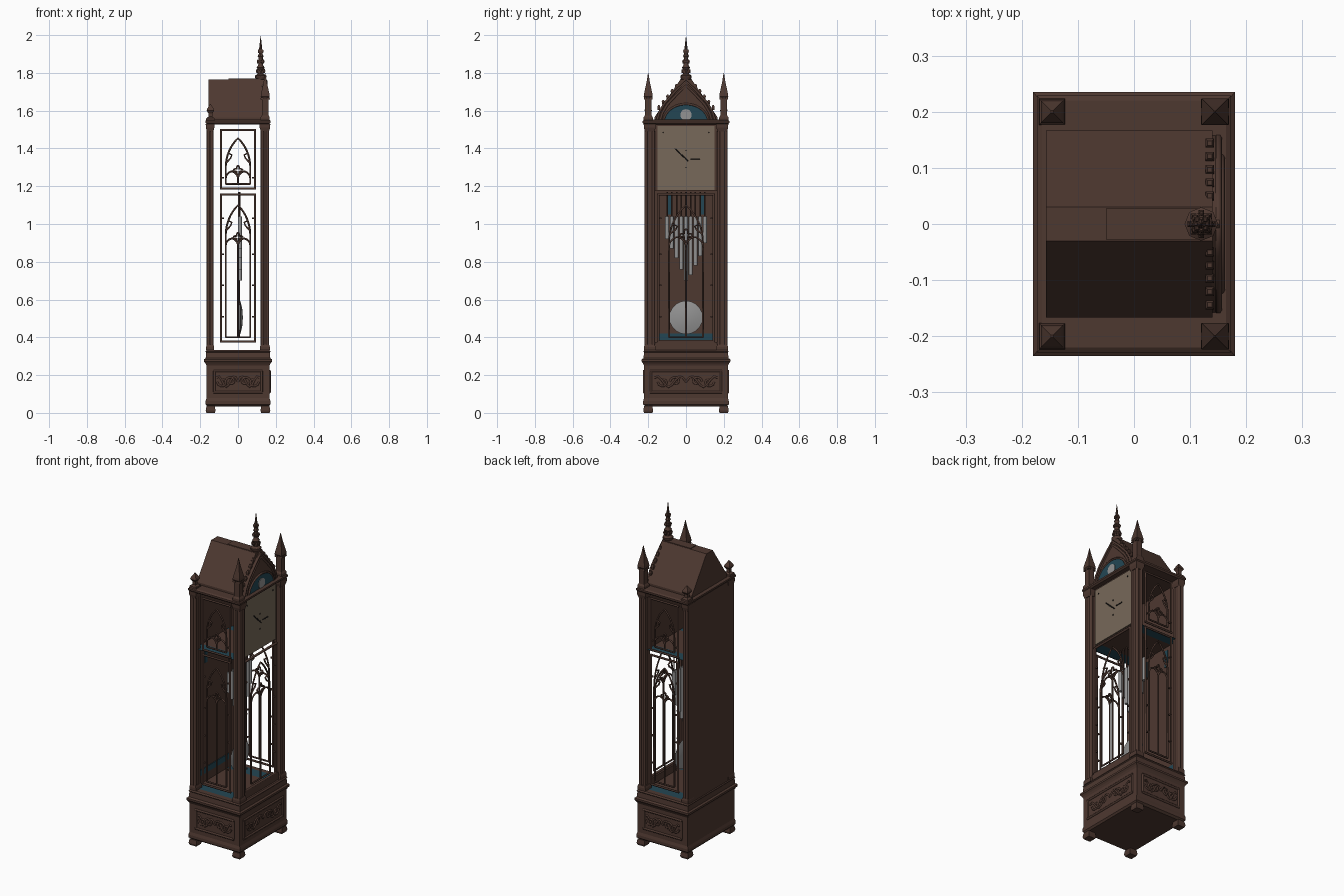
import bpy, bmesh, math
from mathutils import Vector, Matrix

if "Cube" in bpy.data.objects:
    bpy.data.objects.remove(bpy.data.objects["Cube"])


def material(name, rgb):
    m = bpy.data.materials.new(name)
    m.diffuse_color = (*rgb, 1)
    m.use_nodes = True
    m.node_tree.nodes["Principled BSDF"].inputs["Base Color"].default_value = m.diffuse_color
    return m


WOOD = material("dark walnut", (0.076, 0.040, 0.030))
TAN = material("dial tan", (0.185, 0.14, 0.10))
TEAL = material("deep teal", (0.017, 0.062, 0.088))
SILVER = material("silver", (0.29, 0.29, 0.29))
BLACK = material("black iron", (0.012, 0.011, 0.011))


def finish(name, bm, mat, smooth=False):
    bmesh.ops.recalc_face_normals(bm, faces=bm.faces)
    me = bpy.data.meshes.new(name)
    bm.to_mesh(me)
    bm.free()
    me.materials.append(mat)
    ob = bpy.data.objects.new(name, me)
    bpy.context.collection.objects.link(ob)
    if smooth:
        bpy.ops.object.select_all(action='DESELECT')
        ob.select_set(True)
        bpy.context.view_layer.objects.active = ob
        bpy.ops.object.shade_smooth_by_angle(angle=math.radians(40))
    return ob


def box(name, x0, x1, y0, y1, z0, z1, mat=WOOD):
    bm = bmesh.new()
    bmesh.ops.create_cube(bm, size=1, matrix=Matrix.Translation(((x0 + x1) / 2, (y0 + y1) / 2, (z0 + z1) / 2))
                          @ Matrix.Diagonal((x1 - x0, y1 - y0, z1 - z0, 1)))
    return finish(name, bm, mat)


def sheet(name, x0, x1, y0, y1, z, mat):
    bm = bmesh.new()
    bm.faces.new([bm.verts.new(p) for p in ((x0, y0, z), (x1, y0, z), (x1, y1, z), (x0, y1, z))])
    return finish(name, bm, mat)


def loft(name, rings, cx=0, cy=0, mat=WOOD):
    """Stack of rectangles (z, half x, half y): mouldings and pyramids."""
    bm = bmesh.new()
    prev = None
    for z, hx, hy in rings:
        cur = [bm.verts.new((cx + a * hx, cy + b * hy, z)) for a, b in ((-1, -1), (1, -1), (1, 1), (-1, 1))]
        if prev:
            for i in range(4):
                bm.faces.new((prev[i], prev[(i + 1) % 4], cur[(i + 1) % 4], cur[i]))
        else:
            bm.faces.new(cur[::-1])
        prev = cur
    bm.faces.new(prev)
    return finish(name, bm, mat)


def lathe(name, profile, loc, segs=16, mat=WOOD, axis_x=False):
    """Turn a (radius, height) profile about z, or about x."""
    bm = bmesh.new()
    vs = [bm.verts.new((r, 0, h)) for r, h in profile]
    es = [bm.edges.new(p) for p in zip(vs, vs[1:])]
    bmesh.ops.spin(bm, geom=vs + es, cent=(0, 0, 0), axis=(0, 0, 1), angle=2 * math.pi, steps=segs)
    bmesh.ops.remove_doubles(bm, verts=bm.verts, dist=1e-5)
    rot = Matrix.Rotation(math.pi / 2, 4, 'Y') if axis_x else Matrix()
    bm.transform(Matrix.Translation(loc) @ rot)
    return finish(name, bm, mat, smooth=True)


def rods(name, paths, r, place, mat=WOOD):
    """Round bars along 2D paths; place maps (u, v) to 3D."""
    cu = bpy.data.curves.new(name, 'CURVE')
    cu.dimensions = '3D'
    cu.bevel_depth, cu.bevel_resolution, cu.use_fill_caps = r, 1, True
    for pts in paths:
        s = cu.splines.new('POLY')
        s.points.add(len(pts) - 1)
        for p, q in zip(s.points, pts):
            p.co = (*place(*q), 1)
    cu.materials.append(mat)
    ob = bpy.data.objects.new(name, cu)
    bpy.context.collection.objects.link(ob)
    bpy.ops.object.select_all(action='DESELECT')
    ob.select_set(True)
    bpy.context.view_layer.objects.active = ob
    bpy.ops.object.convert(target='MESH')


def plate(name, pts, x0, x1, mat=WOOD):
    """Extrude a (y, z) outline along x."""
    bm = bmesh.new()
    f = bm.faces.new([bm.verts.new((x0, y, z)) for y, z in pts])
    out = bmesh.ops.extrude_face_region(bm, geom=[f])
    bmesh.ops.translate(bm, vec=(x1 - x0, 0, 0), verts=[v for v in out['geom'] if isinstance(v, bmesh.types.BMVert)])
    return finish(name, bm, mat)


def arch(w, foot, spring, peak, cu=0, n=8):
    """Pointed arch outline centred on cu."""
    h = peak - spring
    c = (h * h - w * w) / (2 * w)
    R, a1 = c + w, math.atan2(h, -c)
    half = [(c + R * math.cos(t), spring + R * math.sin(t)) for t in (math.pi + (a1 - math.pi) * i / n for i in range(n + 1))]
    left = [(-w, foot)] + half
    return [(cu + u, v) for u, v in left] + [(cu - u, v) for u, v in left[-2::-1]]


def rect(u, v0, v1, e=.005):
    return [[(-u - e, v0), (u + e, v0)], [(-u - e, v1), (u + e, v1)], [(-u, v0), (-u, v1)], [(u, v0), (u, v1)]]


def tracery(w, foot, spring, peak, foil):
    """Gothic window bars: arch, paired lancets, four-lobed eye, cusps."""
    h = w / 2
    paths = [arch(w, foot, spring, peak), [(-w, foot), (w, foot)], [(0, foot), (0, foil - h * 0.8)]]
    for s in (-1, 1):
        paths.append(arch(h, foil - h * 1.5, foil - h * 1.4, foil - h * 0.2, s * h))
        m = spring + (peak - spring) * 0.5
        paths.append([(s * w * 0.85, m), (s * w * 0.5, m - 0.012), (s * w * 0.62, m - 0.03), (s * w * 0.98, m - 0.055)])
    r = h * 0.75
    paths.append([(r * (0.7 + 0.3 * math.cos(4 * t)) * math.cos(t), foil + r * (0.7 + 0.3 * math.cos(4 * t)) * math.sin(t))
                  for t in (i * math.pi / 16 for i in range(33))])
    return paths


# Base plinth, feet and mouldings
loft("base_plinth", [(0.035, .163, .215), (0.045, .172, .227), (0.062, .172, .227), (0.078, .167, .222),
                     (0.25, .167, .222), (0.262, .172, .228), (0.272, .18, .235), (0.283, .18, .235), (0.29, .171, .225),
                     (0.32, .168, .222), (0.325, .172, .226), (0.333, .165, .22)])
for sx in (-1, 1):
    for sy in (-1, 1):
        loft("foot", [(0, .022, .022), (0.012, .026, .026), (0.036, .022, .022)], sx * .145, sy * .2)

# Carved base panels on the front and both sides
panels = [("side_panel", .125, lambda u, v: (u, -.222, v)), ("side_panel", .125, lambda u, v: (u, .222, v)),
          ("front_panel", .185, lambda u, v: (.167, u, v))]
for name, w, place in panels:
    rods(name + "_border", rect(w, 0.11, 0.222), 0.007, place)
    carving = []
    for s in (-1, 1):
        for k, turn in ((0.3, 1), (0.65, -1)):
            carving.append([(s * (w * k + 0.03 * (1 - i / 12) * math.cos(i * .6)),
                             0.165 + turn * 0.03 * (1 - i / 12) * math.sin(i * .6)) for i in range(10)])
        carving.append([(s * w * t / 10, 0.165 + 0.028 * math.sin(t * .95)) for t in range(10)])
    rods(name + "_carving", carving, 0.006, place)

# Corner posts made of clustered shafts
for px, h in ((.1425, .0225), (-.1475, .0175)):
    for sy in (-1, 1):
        y = sy * .192
        loft("post_core", [(.333, h * .75, .021), (1.53, h * .75, .021)], px, y)
        for a in (-1, 1):
            for b in (-1, 1):
                lathe("post_shaft", [(0, .34), (.009, .34), (.009, 1.53), (0, 1.53)], (px + a * (h - .009), y + b * .019, 0), 10)
        loft("post_foot", [(.333, h + .004, .03), (.35, h + .004, .03), (.362, h, .027)], px, y)
        loft("post_cap", [(1.49, h - .001, .026), (1.51, h + .005, .031), (1.53, h + .006, .032)], px, y)

# Back wall, inner teal edges, floor and dial shelf
box("back_wall", -.168, -.156, -.215, .215, .33, 1.53)
box("back_lower_inlay", -.156, -.152, -.15, .15, .385, .42, TEAL)
for s in (-1, 1):
    box("back_upper_inlay", -.156, -.152, s * .085 - .012, s * .085 + .012, 1.05, 1.15, TEAL)
for nm, z in (("case_floor", .3345), ("dial_shelf", 1.173)):
    sheet(nm, -.156, .13, -.12, .12, z, WOOD)
    for s in (-1, 1):
        sheet(nm + "_teal_edge", -.156, .13, s * .12, s * .19, z, TEAL)

# Cornice
loft("cornice", [(1.528, .165, .222), (1.536, .173, .229), (1.546, .173, .229), (1.552, .164, .22)])

# Gabled roof with flat ridge
plate("roof", [(-.167, 1.55), (-.167, 1.565), (-.03, 1.765), (.03, 1.765), (.167, 1.565), (.167, 1.55)], -.157, .14)
box("ridge_cap", -.05, .12, -.028, .028, 1.763, 1.769)

# Front gable, moon lunette and crockets
slope = [(-.158, 1.55), (-.145, 1.595), (-.115, 1.645), (-.055, 1.71), (0, 1.762)]
gable = slope + [(-y, z) for y, z in slope[-2::-1]]
plate("front_gable", gable, .138, .152)
for k in (.97, .86):
    rods("gable_moulding", [[(y * k, 1.55 + (z - 1.55) * k) for y, z in gable]], .007, lambda u, v: (.15, u, v))
dome = [(.12 * math.cos(i * math.pi / 20), 1.535 + .1 * math.sin(i * math.pi / 20)) for i in range(21)]
plate("lunette", dome, .150, .157, TEAL)
rods("lunette_trim", [dome], .006, lambda u, v: (.156, u, v))
lathe("moon_disc", [(0, 0), (.03, 0), (.03, .004), (0, .004)], (.156, 0, 1.578), 24, SILVER, True)
for s in (-1, 1):
    for i in range(5):
        y = .05 + .0235 * i
        z = 1.728 - (y - .05) * 1.2
        loft("crocket", [(z - .012, .006, .006), (z + .004, .008, .008), (z + .014, .004, .004)], .135, s * y)

# Dial with hands and hour marks
box("dial_frame", .125, .14, -.165, .165, 1.175, 1.53)
box("dial_plate", .14, .146, -.152, .152, 1.18, 1.518, TAN)
face = lambda u, v: (.147, u, v)
rods("dial_hands", [[(0, 1.345), (-.06, 1.40)], [(.012, 1.333), (-.035, 1.375)], [(.025, 1.345), (.075, 1.345)]], .003, face, BLACK)
rods("dial_studs", [[(a * .122, 1.482), (a * .122, 1.488)] for a in (-1, 1)]
     + [[(0, v - .003), (0, v + .003)] for v in (1.30, 1.39)], .003, face, BLACK)

# Side windows with tracery
for sy in (-1, 1):
    place = lambda u, v: (u, sy * .203, v)
    rods("side_window_frames", rect(.09, 1.188, 1.497) + rect(.09, .378, 1.157), .006, place)
    rods("upper_side_tracery", tracery(.065, 1.212, 1.30, 1.455, 1.285), .005, place)
    rods("lower_side_tracery", tracery(.065, .40, .94, 1.10, .93), .005, place)
    rods("side_studs", [[(a * .08, z - .004), (a * .08, z + .004)] for a in (-1, 1) for z in (.51, .675, .84, 1.03, 1.245)],
         .006, place)

# Front door with tracery
door = lambda u, v: (.15, u, v)
rods("door_frame", rect(.147, .378, 1.157), .007, door)
rods("door_tracery", tracery(.09, .40, .90, 1.10, .94), .005, door)
rods("door_studs", [[(a * .135, z - .004), (a * .135, z + .004)] for a in (-1, 1) for z in (.51, .675, .84, 1.03)], .006, door)
box("door_bottom_rail", .135, .155, -.165, .165, .333, .375)

# Chime tubes on hangers
for i, bottom in enumerate((.92, .87, .82, .76, .70, .73, .78, .83, .90)):
    y = -.1 + .025 * i
    lathe("chime_tube", [(0, bottom), (.0105, bottom), (.0105, 1.04), (0, 1.04)], (.01, y, 0), 12, SILVER)
    lathe("chime_hanger", [(0, 1.04), (.004, 1.04), (.004, 1.17), (0, 1.17)], (.01, y, 0), 8, WOOD)

# Pendulum
lathe("pendulum_rod", [(0, .40), (.006, .40), (.006, 1.17), (0, 1.17)], (.005, 0, 0), 8, WOOD)
lathe("pendulum_bob", [(0, -.014), (.05, -.010), (.088, 0), (.05, .010), (0, .014)], (.012, 0, .505), 40, SILVER, True)

# Front corner spires and small rear finials
for sy in (-1, 1):
    loft("front_spire", [(1.545, .024, .024), (1.565, .024, .024), (1.575, .018, .018), (1.665, .018, .018),
                         (1.675, .024, .024), (1.69, .022, .022), (1.75, .009, .009), (1.80, .001, .001)], .144, sy * .2)
    for a in (-1, 1):
        for b in (-1, 1):
            loft("spire_gablet", [(1.66, .008, .008), (1.70, .001, .001)], .144 + a * .017, sy * .2 + b * .015)
    loft("rear_finial", [(1.545, .024, .024), (1.56, .022, .022), (1.568, .01, .01), (1.585, .01, .01),
                         (1.60, .02, .02), (1.61, .017, .017), (1.635, .002, .002)], -.146, sy * .2)

# Central finial with leaf tiers
lathe("central_finial", [(0, 1.735), (.022, 1.735), (.022, 1.765), (.03, 1.775), (.03, 1.785), (.016, 1.795), (.016, 1.82),
                         (.022, 1.828), (.013, 1.84), (.011, 1.88), (.016, 1.888), (.010, 1.90), (.007, 1.94), (0, 2.0)],
      (.12, 0, 0), 8)
for z, r in ((1.80, .02), (1.85, .015), (1.905, .01)):
    for k in range(8):
        a = k * math.pi / 4
        loft("finial_leaf", [(z, .003, .003), (z + .012, .005, .005), (z + .02, .002, .002)],
             .12 + r * math.cos(a), r * math.sin(a))
